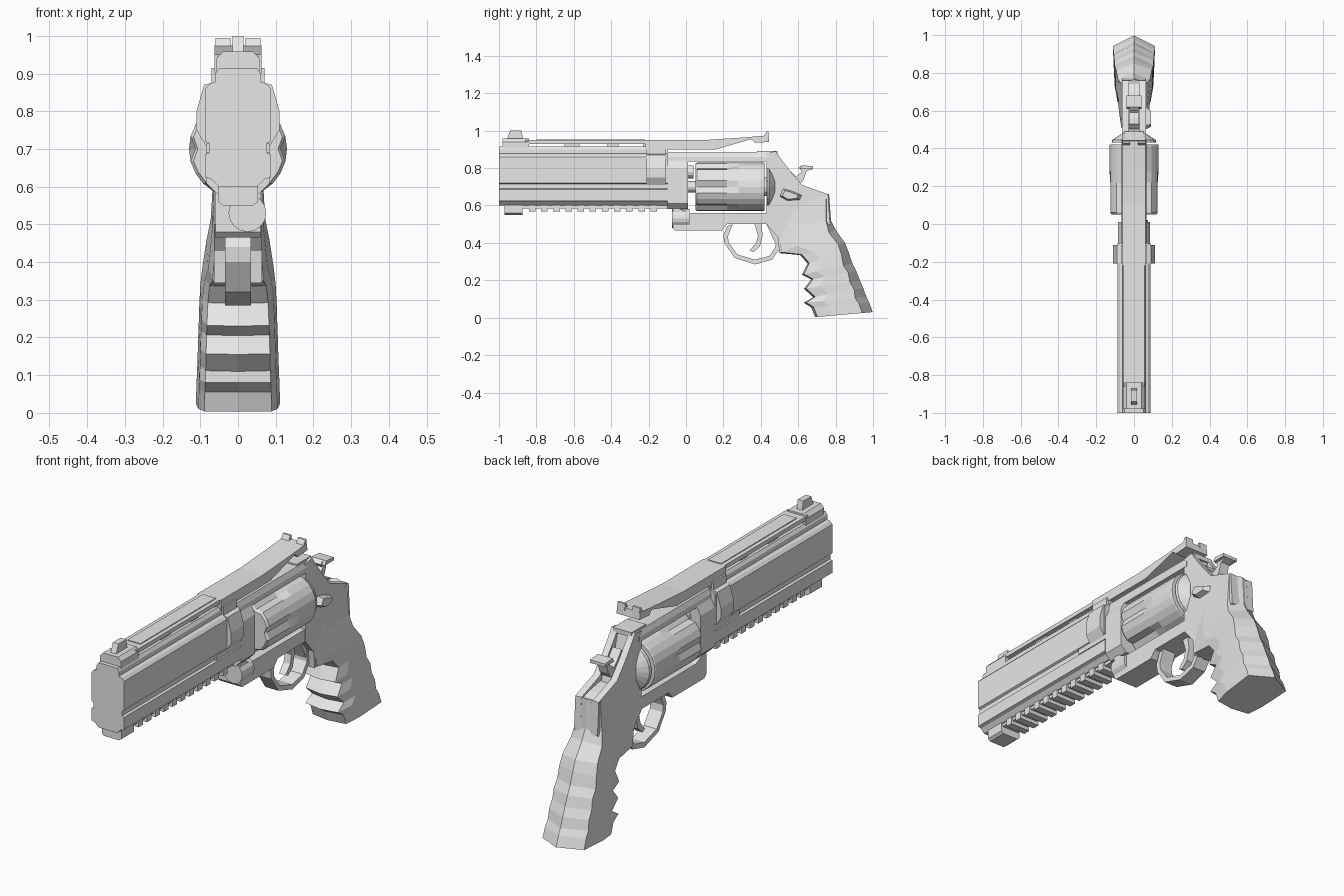
import bpy
import bmesh
from math import sin, cos, pi

cube = bpy.data.objects.get("Cube")
if cube:
    bpy.data.objects.remove(cube, do_unlink=True)

grey = bpy.data.materials.new("plain grey")
grey.use_nodes = True
grey.diffuse_color = (0.8, 0.8, 0.8, 1)
grey.node_tree.nodes["Principled BSDF"].inputs["Base Color"].default_value = (0.8, 0.8, 0.8, 1)


def loft(name, rings, closed=False):
    """Join rings of equal length; cap the ends, or close into a loop."""
    bm = bmesh.new()
    rows = [[bm.verts.new(p) for p in ring] for ring in rings]
    pairs = list(zip(rows, rows[1:]))
    if closed:
        pairs.append((rows[-1], rows[0]))
    else:
        bm.faces.new(rows[0])
        bm.faces.new(rows[-1])
    count = len(rows[0])
    for a, b in pairs:
        for i in range(count):
            j = (i + 1) % count
            bm.faces.new((a[i], a[j], b[j], b[i]))
    bmesh.ops.recalc_face_normals(bm, faces=bm.faces)
    mesh = bpy.data.meshes.new(name)
    bm.to_mesh(mesh)
    bm.free()
    mesh.materials.append(grey)
    obj = bpy.data.objects.new(name, mesh)
    bpy.context.collection.objects.link(obj)
    return obj


def side_plate(name, profile, x0, x1):
    """Side outline (y, z) extruded across x."""
    return loft(name, [[(x, y, z) for y, z in profile] for x in (x0, x1)])


def section(name, half, y0, y1):
    """Half cross-section (x, z), bottom to top, mirrored and run along y."""
    full = half + [(-x, z) for x, z in reversed(half)]
    return loft(name, [[(x, y, z) for x, z in full] for y in (y0, y1)])


def block(name, w, y0, y1, z0, z1):
    return section(name, [(w, z0), (w, z1)], y0, y1)


def turned(name, stations, z, x=0, sides=24, flute=None):
    """Rings (y, radius) about a lengthwise axis; flute(k, i) scales the radius."""
    rings = []
    for k, (y, r) in enumerate(stations):
        ring = []
        for i in range(sides):
            a = 2 * pi * i / sides
            s = r * (flute(k, i) if flute else 1)
            ring.append((x + s * cos(a), y, z + s * sin(a)))
        rings.append(ring)
    return loft(name, rings)


# Barrel with side grooves
section("barrel", [(.05, .6), (.07, .62), (.087, .625), (.087, .685), (.077, .69),
                   (.077, .715), (.087, .72), (.087, .86), (.075, .873),
                   (.06, .878), (.06, .9), (.05, .915)], -1, -.1)
block("groove_filler", .085, -.29, -.1, .69, .715)

# Ventilated top rib and front sight
block("top_rib", .055, -.86, -.2, .93, .95)
block("rib_inlay", .035, -.8, -.22, .94, .954)
for y0, y1 in ((-.65, -.57), (-.42, -.36), (-.23, -.1)):
    block("rib_post", .04, y0, y1, .9, .94)
section("front_sight_base", [(.057, .9), (.057, .94), (.04, .958)], -.98, -.84)
side_plate("front_sight", [(-.96, .95), (-.94, 1), (-.88, 1), (-.87, .95)], -.015, .015)

# Rear rib sweeping up to the rear sight
side_plate("rear_rib", [(-.22, .9), (-.22, .95), (.1, .95), (.3, .963), (.44, .975),
                        (.445, .94), (.37, .935), (.35, .955), (.16, .9)], -.062, .062)
for x in (-.04, .04):
    side_plate("rear_sight_ear", [(.4, .94), (.43, .995), (.44, .995), (.445, .94)],
               x - .02, x + .02)

# Clamp around the barrel root
section("barrel_clamp", [(.08, .7), (.11, .75), (.11, .8), (.09, .87),
                         (.07, .875), (.07, .915)], -.21, -.11)

# Accessory rail below the barrel
block("rail_strip", .045, -.97, -.1, .585, .61)
section("rail_front", [(.04, .55), (.053, .56), (.053, .61)], -.97, -.875)
for i in range(11):
    y = -.84 + i * .065
    block("rail_tooth", .053, y, y + .035, .567, .605)

# Frame: front block, crane, top strap and lower strap
section("frame_front", [(.055, .58), (.085, .61), (.085, .8), (.065, .84)], -.1, .01)
side_plate("frame_underside", [(-.07, .6), (-.07, .48), (-.055, .465), (.19, .465),
                               (.22, .5), (.47, .5), (.47, .56), (.01, .56)], -.06, .06)
turned("crane", [(-.075, .05), (.02, .05)], .53, .025, 16)
section("top_strap", [(.065, .835), (.065, .86), (.055, .885)], -.1, .45)
block("strap_step", .05, .38, .49, .87, .892)

# Rear frame: two cheeks with the hammer slot between them
cheek = [(.43, .88), (.48, .89), (.5, .86), (.56, .78), (.62, .71), (.76, .66),
         (.77, .5), (.5, .345), (.49, .43), (.43, .5)]
for s in (-1, 1):
    side_plate("frame_cheek", cheek, s * .03, s * .063)
side_plate("frame_core", [(.43, .88), (.48, .88), (.5, .8), (.53, .7), (.7, .67),
                          (.76, .65), (.77, .5), (.5, .35), (.43, .5)], -.03, .03)
turned("recoil_shield", [(.432, .118), (.445, .115), (.475, .07)], .7)

# Fluted cylinder, ratchet and axle
turned("cylinder", [(.05, .122), (.06, .13), (.22, .13), (.28, .13), (.415, .13), (.42, .127)],
       .7, flute=lambda k, i: .87 if k < 3 and i % 4 == 0 else 1)
turned("axle", [(0, .03), (.06, .03)], .7, sides=12)
turned("barrel_stub", [(0, .035), (.04, .035)], .78, sides=12)
turned("ratchet", [(.41, .05), (.435, .05)], .7, sides=12)

# Cylinder release latch, on one side only
latch = [(.5, .65), (.52, .69), (.56, .68), (.62, .655), (.61, .63), (.54, .625)]
loft("release_latch", [[(.06, y, z) for y, z in latch],
                       [(.09, .55 + (y - .55) * .7, .655 + (z - .655) * .7) for y, z in latch]])

# Hammer with curved spur
side_plate("hammer", [(.5, .68), (.5, .79), (.53, .82), (.56, .78), (.59, .755), (.62, .78),
                      (.6, .8), (.62, .815), (.68, .81), (.68, .795), (.645, .785),
                      (.63, .74), (.61, .715), (.62, .67)], -.024, .024)
side_plate("hammer_spur", [(.61, .795), (.62, .815), (.68, .81), (.68, .795)], -.04, .04)

# Trigger and guard
side_plate("trigger", [(.36, .52), (.385, .44), (.375, .4), (.34, .36), (.36, .35),
                       (.395, .38), (.41, .44), (.4, .52)], -.018, .018)
outer = [(.22, .49), (.2, .44), (.205, .4), (.26, .32), (.37, .285), (.46, .31),
         (.5, .37), (.51, .47)]
inner = [(.36 + (y - .36) * .85, .41 + (z - .41) * .8) for y, z in outer]
inner[0], inner[-1] = (.25, .5), (.485, .48)
side_plate("trigger_guard", outer + inner[::-1], -.035, .035)

# Grip with finger grooves: front y, z, back y, z, half width
rows = [(.5, .6, .765, .662, .064), (.48, .48, .775, .52, .072),
        (.5, .345, .8, .47, .084), (.61, .335, .85, .4, .094),
        (.65, .29, .87, .35, .1), (.62, .23, .89, .29, .103),
        (.67, .205, .91, .25, .104), (.63, .155, .93, .2, .106),
        (.68, .11, .947, .16, .107), (.63, .08, .965, .11, .109),
        (.67, .055, .98, .08, .11), (.69, .003, .998, .03, .112)]
rings = []
for n, (fy, fz, by, bz, w) in enumerate(rows):
    back = min(.18, .06 + n * .03)
    half = [(w * .8, .04), (w * .94, .3), (w, 1 - back)]
    shape = [(0, 0)] + half + [(0, 1)] + [(-x, t) for x, t in reversed(half)]
    rings.append([(x, fy + (by - fy) * t, fz + (bz - fz) * t) for x, t in shape])
loft("grip", rings)
